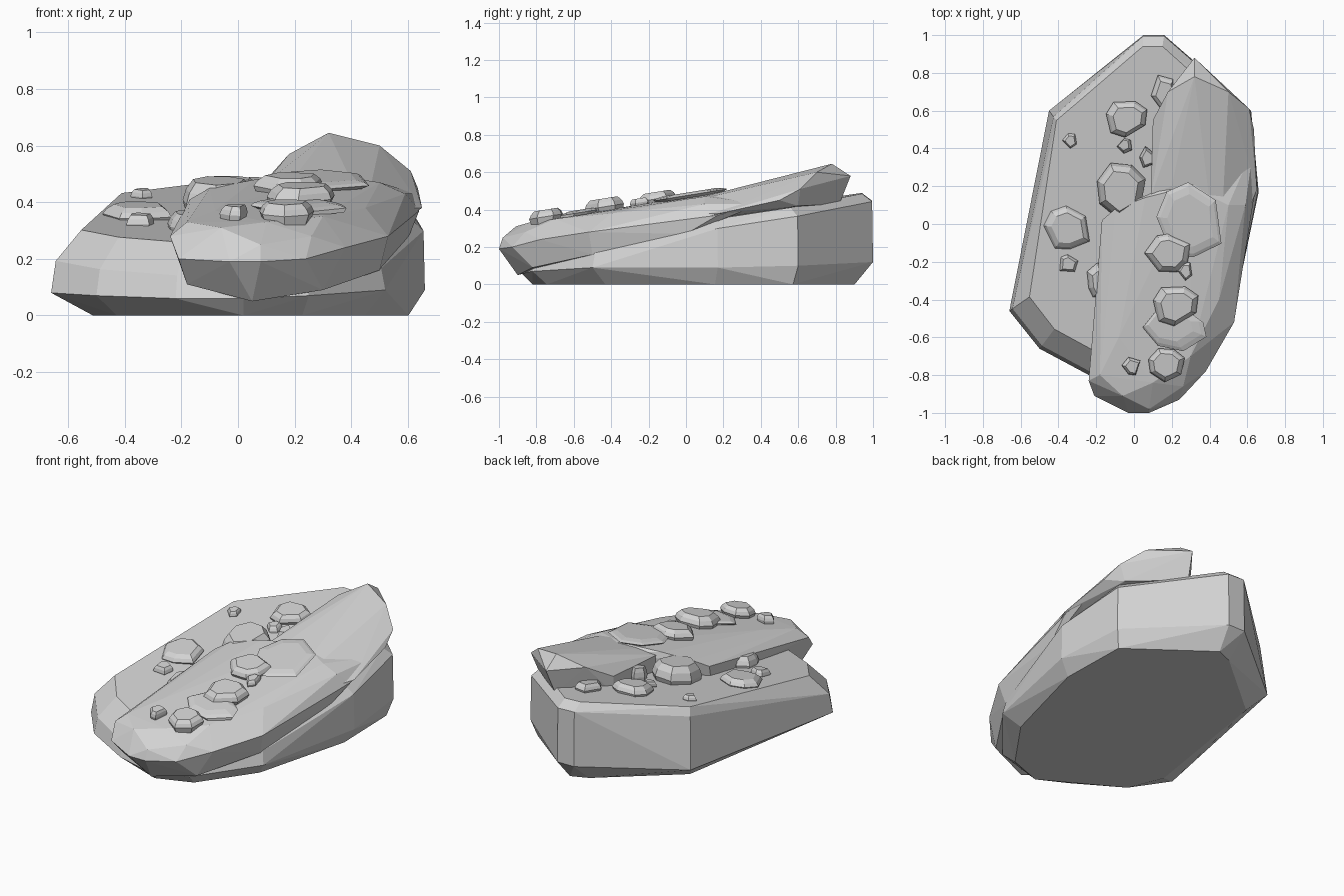
import bpy
import bmesh
import math
import random
from mathutils import Vector

cube = bpy.data.objects.get("Cube")
if cube:
    bpy.data.objects.remove(cube, do_unlink=True)

stone_grey = bpy.data.materials.new("stone grey")
stone_grey.use_nodes = True
grey = (.65, .65, .65, 1)
stone_grey.diffuse_color = grey
stone_grey.node_tree.nodes["Principled BSDF"].inputs["Base Color"].default_value = grey


def add_rock(name, points, flatten=.06):
    """Wrap points in a faceted convex rock, merging nearly flat facets."""
    bm = bmesh.new()
    for point in points:
        bm.verts.new(point)
    bmesh.ops.convex_hull(bm, input=bm.verts)
    unused = [v for v in bm.verts if not v.link_faces]
    bmesh.ops.delete(bm, geom=unused, context='VERTS')
    bmesh.ops.dissolve_limit(bm, angle_limit=flatten, verts=bm.verts, edges=bm.edges)
    bmesh.ops.recalc_face_normals(bm, faces=bm.faces)
    mesh = bpy.data.meshes.new(name)
    bm.to_mesh(mesh)
    bm.free()
    mesh.materials.append(stone_grey)
    rock = bpy.data.objects.new(name, mesh)
    bpy.context.collection.objects.link(rock)


def base_height(x, y):
    """Sloping top of the lower slab, dropping slightly under the upper slab."""
    return .35 + .15 * y - .04 * max(0, x)


def upper_height(x, y):
    """Sloping top of the upper slab."""
    return .47 + .16 * y


# Lower slab: widest outline (x, y, z) with the inset of the foot below it
outline = [(-.66, -.46, .08, .18), (-.5, -.66, .07, .12), (-.22, -.81, .06, .1),
           (.02, -.88, .06, .06), (.25, -.82, .07, .08), (.52, -.5, .09, .1),
           (.66, .17, .09, .06), (.62, .6, .1, .04), (.16, 1, .12, .1),
           (.05, 1, .12, .14), (-.45, .6, .08, .12)]
slab_points = []
for x, y, z, foot in outline:
    outward = Vector((x, y)).normalized()
    slab_points.append((x, y, z))
    slab_points.append((x - outward.x * foot, y - outward.y * foot, 0))
    # Shoulder and crown of the chamfered upper edge
    if y < -.4:
        rings = ((.02, .09), (.13, -.01))
    elif x < 0:
        rings = ((.04, .05), (.065, 0))
    else:
        rings = ((.005, .05), (.06, 0))
    for inset, drop in rings:
        px, py = x - outward.x * inset, y - outward.y * inset
        slab_points.append((px, py, base_height(px, py) - drop))
add_rock("lower_slab", slab_points)

# Upper slab, front half: a blunt rounded nose resting on the lower slab
add_rock("upper_slab_front", [
    (-.03, -1, .19), (.08, -1, .19), (.08, -.98, .25), (-.06, -.91, .31),
    (-.21, -.91, .2), (-.24, -.83, .28), (-.18, -.84, .11), (.05, -.9, .05),
    (.24, -.93, .2), (.26, -.86, .28), (.3, -.82, .09),
    (.38, -.78, .24), (.53, -.52, .28), (.5, -.5, .16), (.6, 0, .27),
    (.64, .17, .37), (.59, .1, .43), (.63, .4, .43),
    (-.18, -.8, .33), (.1, -.84, .33), (.3, -.7, .35), (.45, -.4, .38),
    (-.19, -.6, .33), (-.08, -.6, .37), (-.17, .02, .41), (-.1, .08, .45),
    (.06, .14, .48), (.3, .2, .5), (.5, .1, .47), (-.17, 0, .3),
    (.05, .14, .3)], .01)

# Upper slab, rear half: a raised overhanging wedge
add_rock("upper_slab_rear", [
    (.09, .15, .46), (.09, .15, .3), (.1, .55, .48), (.1, .55, .38),
    (.18, .7, .57), (.32, .78, .645), (.32, .88, .58), (.3, .82, .43),
    (.5, .7, .6), (.61, .61, .51), (.635, .5, .45), (.57, .6, .42),
    (.65, .18, .38), (.55, -.1, .31), (.45, -.3, .37), (.2, .2, .49)], .01)


def add_stone(name, x, y, rx, ry, tall, surface, seed):
    """Small chipped stone: jittered rings narrowing to a flat tilted top."""
    rng = random.Random(seed)
    sides = 7 if rx > .06 else 5
    start = rng.random() * math.pi
    lean = rng.uniform(-.15, .15)
    points = []
    for i in range(sides):
        angle = start + math.tau * (i + rng.uniform(-.3, .3)) / sides
        reach = rng.uniform(.95, 1.2)
        for scale, lift in ((.85, -.5), (1, .25), (.9, .65), (.7, 1)):
            px = x + rx * (math.cos(angle) * reach * scale + lean * lift)
            py = y + ry * (math.sin(angle) * reach * scale - lean * lift)
            points.append((px, py, surface(px, py) + tall * lift))
    add_rock(name, points)


# Loose stones on each slab: centre, half widths, height
lower_stones = [
    (-.35, -.02, .12, .11, .045), (-.35, -.21, .05, .05, .04),
    (-.34, .44, .04, .04, .03), (-.04, .56, .1, .1, .05),
    (-.05, .41, .04, .04, .03), (-.07, .17, .12, .15, .1),
    (-.17, -.3, .08, .1, .06), (.07, .35, .04, .06, .07),
    (.16, .7, .06, .1, .04)]
upper_stones = [
    (.3, .02, .17, .19, .02), (.18, -.15, .11, .1, .05),
    (.27, -.25, .04, .05, .03), (.22, -.43, .11, .11, .06),
    (.21, -.55, .16, .12, .02), (.17, -.75, .09, .09, .05),
    (-.01, -.75, .05, .05, .04)]
for label, stones, surface in (("lower_stone", lower_stones, base_height),
                               ("upper_stone", upper_stones, upper_height)):
    for number, stone in enumerate(stones):
        add_stone(f"{label}_{number}", *stone, surface, number + len(label))
